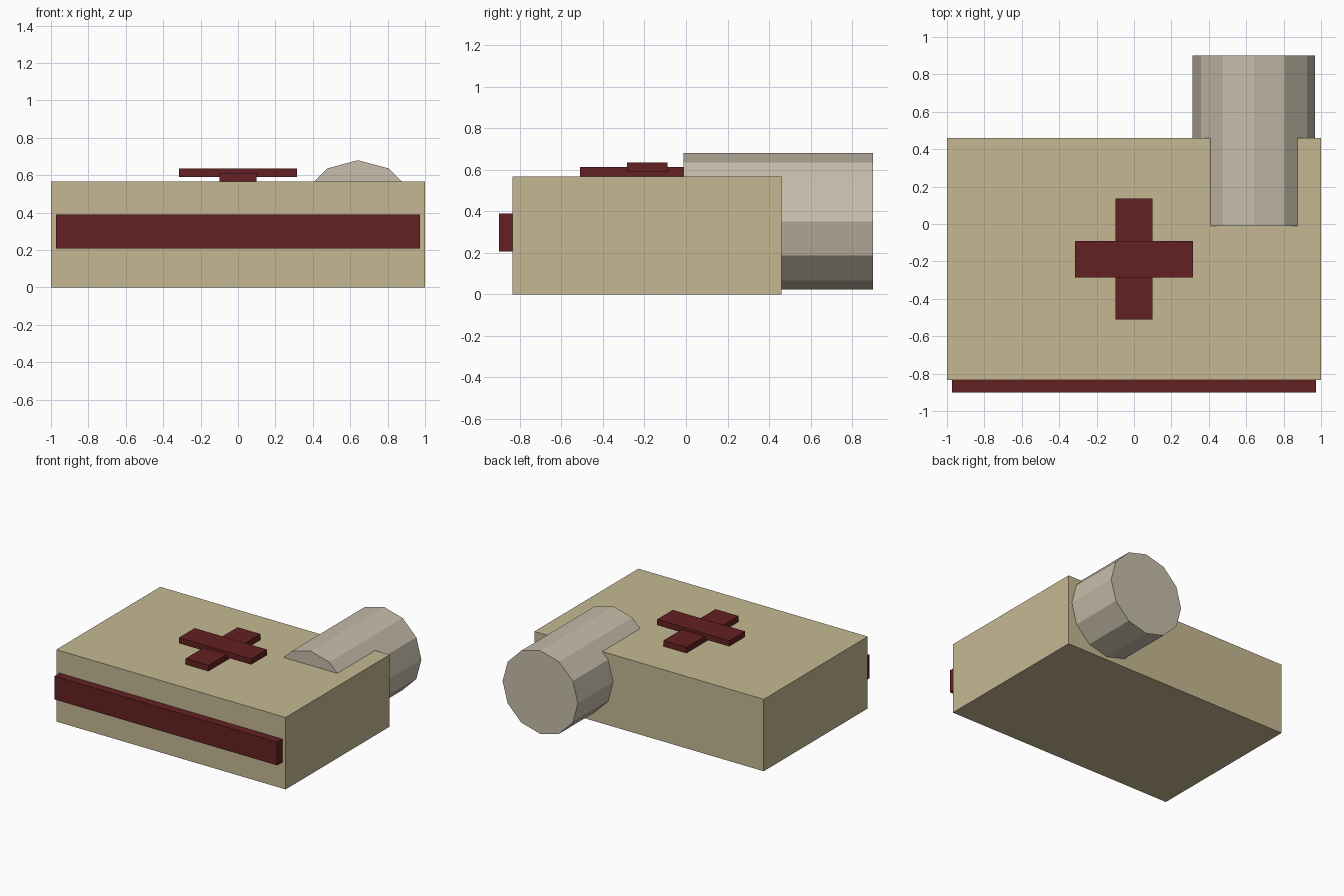
import bpy, math

if "Cube" in bpy.data.objects:
    bpy.data.objects.remove(bpy.data.objects["Cube"])


def material(name, rgb):
    # sRGB 0-255 to linear
    lin = [((c / 255 + 0.055) / 1.055) ** 2.4 for c in rgb]
    m = bpy.data.materials.new(name)
    m.diffuse_color = (*lin, 1)
    m.use_nodes = True
    m.node_tree.nodes["Principled BSDF"].inputs["Base Color"].default_value = m.diffuse_color
    return m


TAN = material("tan canvas", (197, 184, 146))
RED = material("dark red", (100, 32, 34))
PALE = material("pale bandage", (199, 189, 171))


def box(name, x, y, z, mat):
    bpy.ops.mesh.primitive_cube_add(size=1)
    o = bpy.context.object
    o.name = name
    for v in o.data.vertices:
        v.co = [r[0] if c < 0 else r[1] for c, r in zip(v.co, (x, y, z))]
    o.data.materials.append(mat)
    return o


# Case body and the strap along its front
box("case", (-1, 1), (-0.835, 0.46), (0, 0.567), TAN)
box("front_strap", (-0.972, 0.972), (-0.9, -0.82), (0.207, 0.39), RED)

# Cross on the lid, two overlapping bars
box("cross_long_bar", (-0.1, 0.1), (-0.51, 0.137), (0.55, 0.613), RED)
box("cross_side_bar", (-0.315, 0.315), (-0.285, -0.09), (0.59, 0.635), RED)

# Twelve-sided roll sunk into the back right of the case
y0, y1 = -0.012, 0.9
bpy.ops.mesh.primitive_cylinder_add(
    vertices=12, radius=0.328, depth=y1 - y0,
    location=(0.641, (y0 + y1) / 2, 0.352), rotation=(math.pi / 2, 0, 0))
roll = bpy.context.object
roll.name = "bandage_roll"
roll.data.materials.append(PALE)
